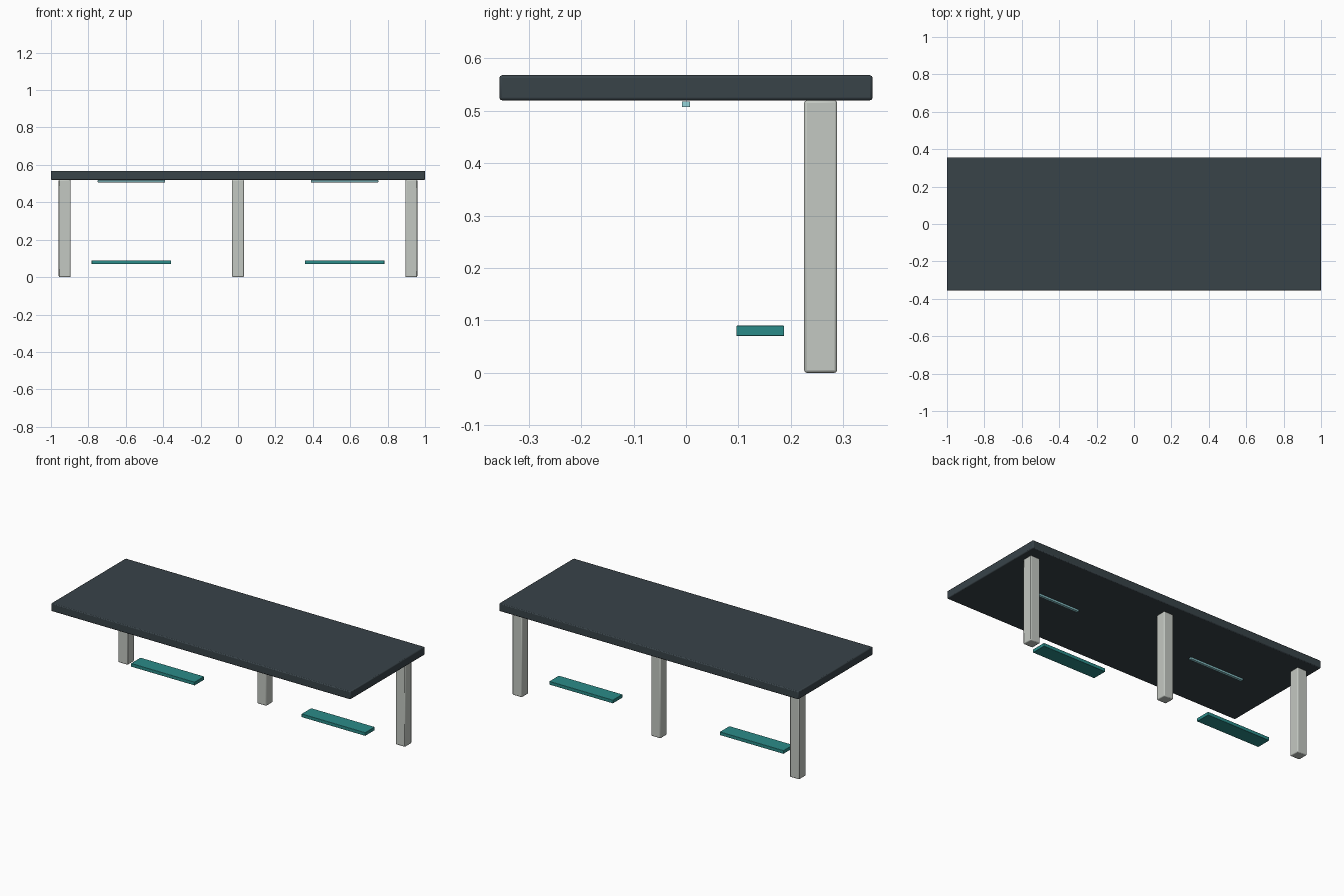
import bpy

default = bpy.data.objects.get("Cube")
if default:
    bpy.data.objects.remove(default, do_unlink=True)


def make_material(name, rgb):
    mat = bpy.data.materials.new(name)
    mat.use_nodes = True
    color = (*rgb, 1.0)
    mat.diffuse_color = color
    mat.node_tree.nodes["Principled BSDF"].inputs["Base Color"].default_value = color
    return mat


slate = make_material("dark slate", (0.04, 0.056, 0.066))
concrete = make_material("pale grey", (0.55, 0.58, 0.54))
teal = make_material("teal", (0.024, 0.26, 0.25))
glow = make_material("pale cyan", (0.3, 0.66, 0.7))


def box(name, center, size, mat, bevel):
    """Bevelled box with real dimensions."""
    bpy.ops.mesh.primitive_cube_add(size=1, location=center)
    obj = bpy.context.object
    obj.name = name
    obj.scale = size
    bpy.ops.object.transform_apply(location=False, rotation=False, scale=True)
    obj.data.materials.append(mat)
    mod = obj.modifiers.new("soft edges", "BEVEL")
    mod.width = bevel
    mod.segments = 2
    bpy.ops.object.shade_smooth_by_angle()
    return obj


# Roof slab
box("roof_slab", (0, 0, 0.544), (2.0, 0.712, 0.048), slate, 0.005)

# Row of posts along the back
for side, x in (("right", -0.927), ("middle", 0), ("left", 0.927)):
    box(f"{side}_post", (x, 0.257, 0.26), (0.063, 0.063, 0.52), concrete, 0.005)

# One bench and one light strip in each bay
for side, s in (("right", -1), ("left", 1)):
    box(f"{side}_bench", (s * 0.57, 0.142, 0.08), (0.425, 0.091, 0.02), teal, 0.0015)
    box(f"{side}_light_strip", (s * 0.57, 0, 0.5125), (0.36, 0.016, 0.011), glow, 0.001)
